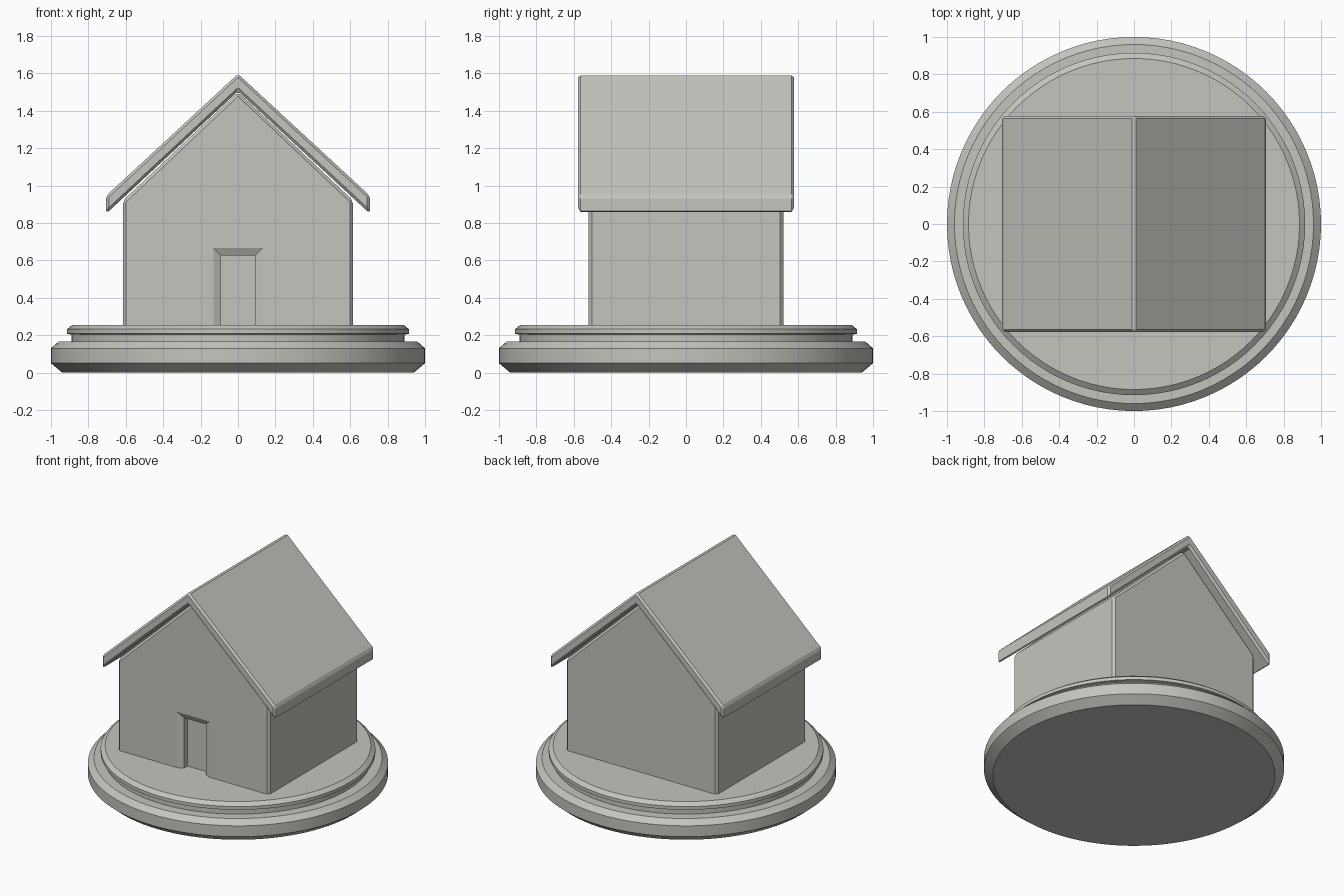
import bpy, bmesh, math

if "Cube" in bpy.data.objects:
    bpy.data.objects.remove(bpy.data.objects["Cube"])

stone = bpy.data.materials.new("warm grey")
stone.diffuse_color = (0.56, 0.55, 0.51, 1)
stone.use_nodes = True
stone.node_tree.nodes["Principled BSDF"].inputs["Base Color"].default_value = stone.diffuse_color


def make_object(name, bm):
    bmesh.ops.recalc_face_normals(bm, faces=bm.faces)
    mesh = bpy.data.meshes.new(name)
    bm.to_mesh(mesh)
    bm.free()
    mesh.materials.append(stone)
    obj = bpy.data.objects.new(name, mesh)
    bpy.context.collection.objects.link(obj)
    return obj


def loft(name, rings):
    """Closed solid through a series of equal-length point rings."""
    bm = bmesh.new()
    loops = [[bm.verts.new(p) for p in ring] for ring in rings]
    n = len(loops[0])
    for a, b in zip(loops, loops[1:]):
        for i in range(n):
            j = (i + 1) % n
            bm.faces.new((a[i], a[j], b[j], b[i]))
    bm.faces.new(loops[0])
    bm.faces.new(loops[-1])
    return make_object(name, bm)


def extrude_y(name, profile, half):
    return loft(name, [[(x, y, z) for x, z in profile] for y in (-half, half)])


def bevel(obj, width):
    mod = obj.modifiers.new("edge bevel", 'BEVEL')
    mod.width = width
    mod.segments = 1
    mod.limit_method = 'ANGLE'
    mod.angle_limit = math.radians(30)


# Round stepped plinth with a groove
plinth_profile = [(0.94, 0), (1.0, 0.05), (1.0, 0.13), (0.96, 0.165), (0.89, 0.165),
                  (0.89, 0.203), (0.915, 0.208), (0.915, 0.232), (0.885, 0.255)]
SIDES = 96
plinth = loft("plinth", [[(r * math.cos(2 * math.pi * i / SIDES),
                           r * math.sin(2 * math.pi * i / SIDES), z)
                          for i in range(SIDES)] for r, z in plinth_profile])
bpy.context.view_layer.objects.active = plinth
plinth.select_set(True)
bpy.ops.object.shade_smooth_by_angle(angle=math.radians(25))

# Gabled house walls
walls = extrude_y("walls", [(-0.615, 0.22), (0.615, 0.22), (0.615, 0.92),
                            (0, 1.50), (-0.615, 0.92)], 0.52)
bevel(walls, 0.017)

# Splayed doorway cut into the front wall
door_steps = [(-0.54, 0.13, 0.665), (-0.52, 0.13, 0.665),
              (-0.50, 0.09, 0.625), (-0.46, 0.09, 0.625)]
cutter = loft("doorway_cutter", [[(-w, y, 0.1), (w, y, 0.1), (w, y, top), (-w, y, top)]
                                 for y, w, top in door_steps])
cutter.hide_render = True
cutter.display_type = 'WIRE'
cut = walls.modifiers.new("doorway", 'BOOLEAN')
cut.operation = 'DIFFERENCE'
cut.solver = 'EXACT'
cut.object = cutter

# Overhanging pitched roof
roof = extrude_y("roof", [(0, 1.597), (0.705, 0.945), (0.705, 0.85), (0, 1.505),
                          (-0.705, 0.85), (-0.705, 0.945)], 0.578)
bevel(roof, 0.014)
